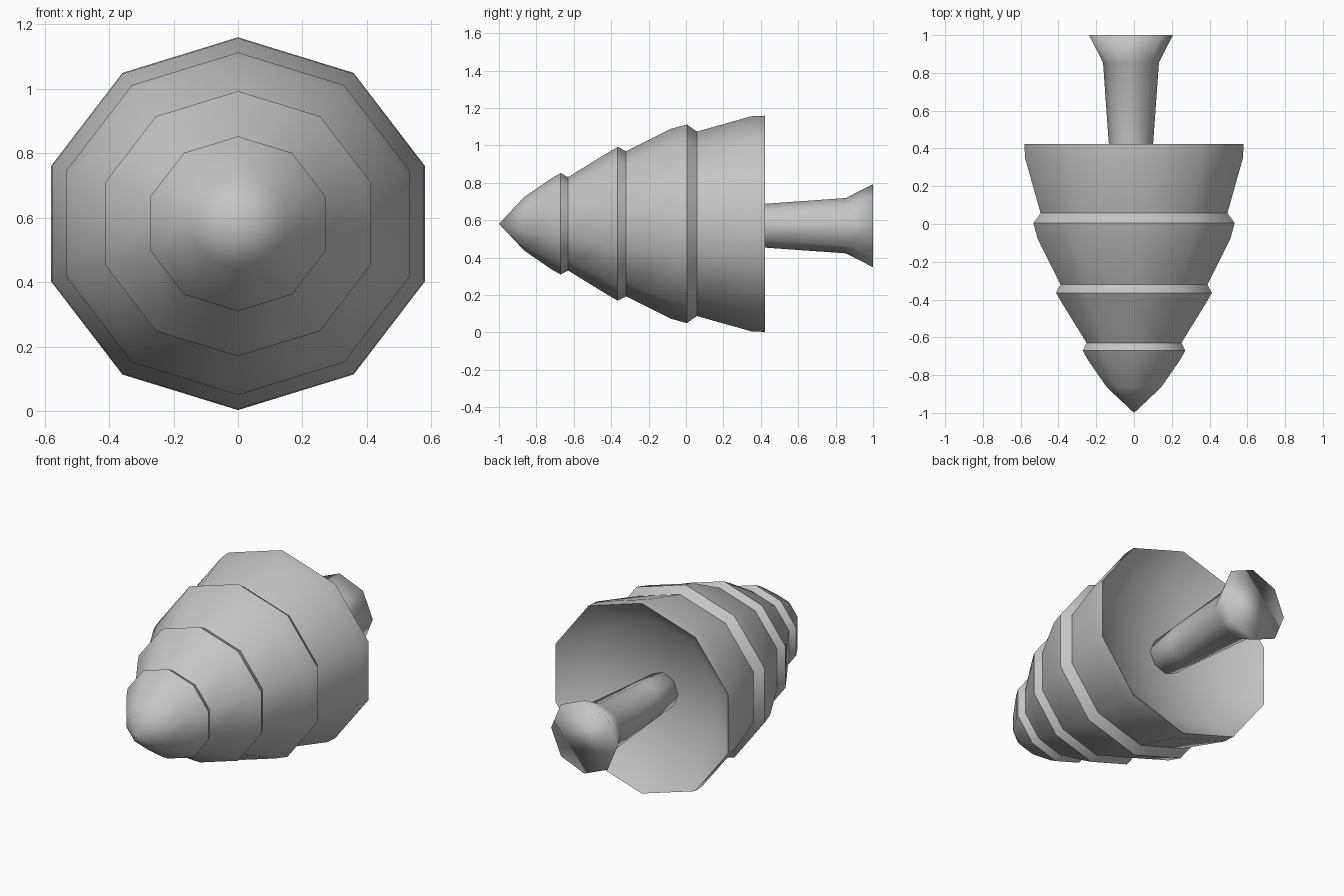
import bpy, math

cube = bpy.data.objects.get("Cube")
if cube:
    bpy.data.objects.remove(cube, do_unlink=True)

grey = bpy.data.materials.new("plain_grey")
grey.use_nodes = True
colour = (0.56, 0.56, 0.56, 1)
grey.diffuse_color = colour
bsdf = grey.node_tree.nodes["Principled BSDF"]
bsdf.inputs["Base Color"].default_value = colour
bsdf.inputs["Roughness"].default_value = 0.8


def lathe(name, profile, sides, centre, x_scale=1.0):
    """Turn (y, radius) points around the y axis; zero radius gives a pole, open ends get caps."""
    verts, faces, rings = [], [], []
    for y, r in profile:
        start, count = len(verts), sides if r > 0 else 1
        for i in range(count):
            a = math.tau * i / sides
            verts.append((centre[0] + r * x_scale * math.sin(a), y, centre[1] + r * math.cos(a)))
        rings.append([start + i % count for i in range(sides)])
    for a, b in zip(rings, rings[1:]):
        for i in range(sides):
            j = (i + 1) % sides
            quad = [a[i], b[i], b[j], a[j]]
            faces.append(list(dict.fromkeys(quad)))
    if profile[0][1] > 0:
        faces.append(rings[0])
    if profile[-1][1] > 0:
        faces.append(rings[-1][::-1])
    mesh = bpy.data.meshes.new(name)
    mesh.from_pydata(verts, [], [f[::-1] for f in faces])
    mesh.validate()
    mesh.materials.append(grey)
    obj = bpy.data.objects.new(name, mesh)
    bpy.context.collection.objects.link(obj)
    for o in bpy.context.selected_objects:
        o.select_set(False)
    obj.select_set(True)
    bpy.context.view_layer.objects.active = obj
    # make normals point outwards
    bpy.ops.object.mode_set(mode='EDIT')
    bpy.ops.mesh.select_all(action='SELECT')
    bpy.ops.mesh.normals_make_consistent(inside=False)
    bpy.ops.object.mode_set(mode='OBJECT')
    bpy.ops.object.shade_smooth()
    return obj


# Tiered foliage with a hollow, bowl-shaped underside
foliage_profile = [
    (-1.0, 0), (-0.865, 0.143), (-0.72, 0.243), (-0.67, 0.271),
    (-0.63, 0.25), (-0.43, 0.373), (-0.365, 0.411),
    (-0.32, 0.388), (-0.08, 0.508), (0.005, 0.531),
    (0.058, 0.493), (0.35, 0.575), (0.423, 0.578), (0.29, 0.42), (0.235, 0),
]
lathe("foliage", foliage_profile, 10, (0, 0.581), 1.055)
bpy.ops.object.shade_smooth_by_angle(angle=math.radians(47))

# Trunk with a flared foot
trunk_profile = [(0.15, 0.1), (0.42, 0.117), (0.855, 0.148), (1.0, 0.222)]
lathe("trunk", trunk_profile, 8, (-0.016, 0.571))
